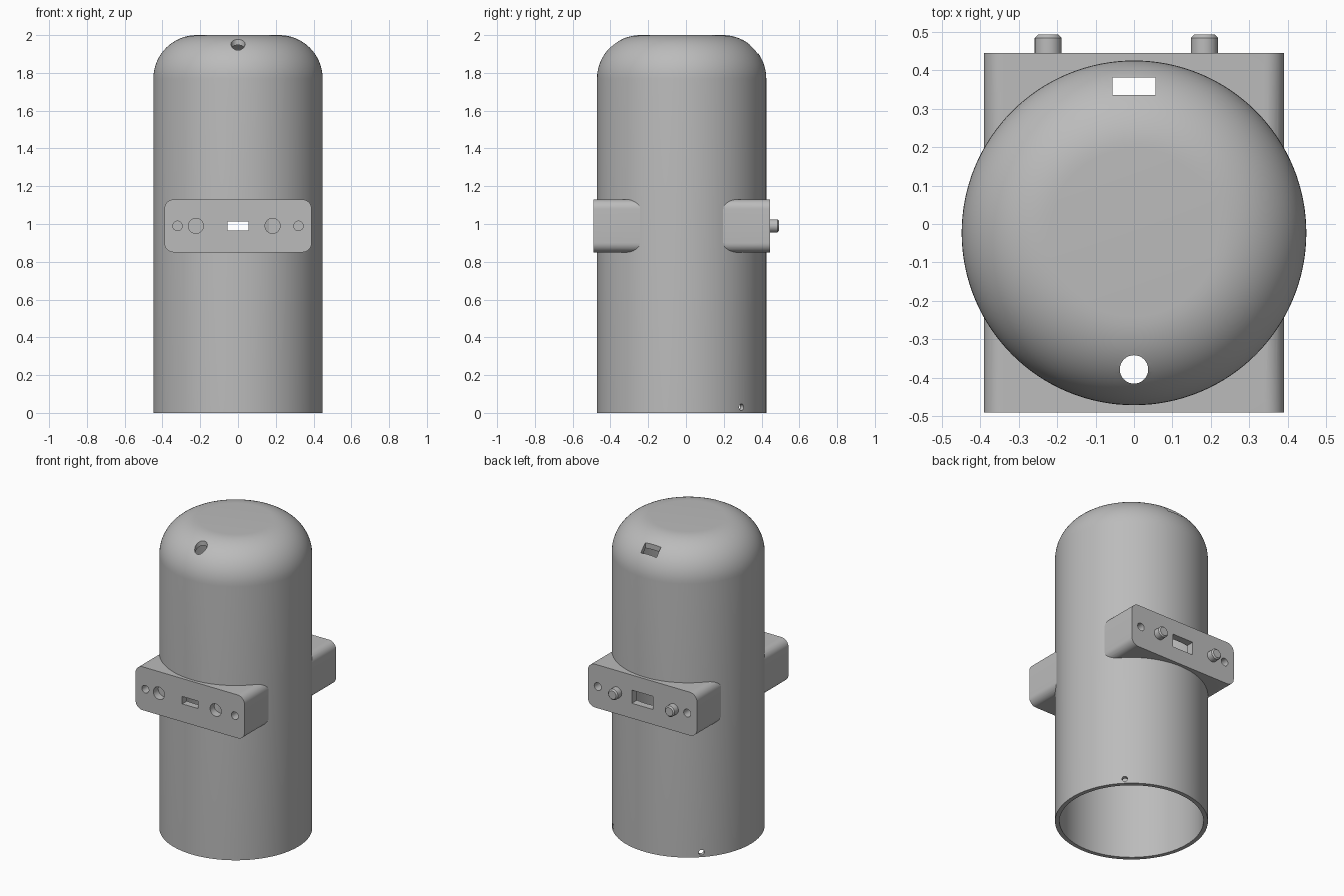
import bpy, bmesh, math
from mathutils import Matrix, Vector

if "Cube" in bpy.data.objects:
    bpy.data.objects.remove(bpy.data.objects["Cube"])

AXIS_Y, RADIUS, HEIGHT, FILLET, WALL = -0.023, 0.448, 2.0, 0.23, 0.026
MID_Z = 0.99

grey = bpy.data.materials.new("plain grey")
grey.use_nodes = True
colour = (0.5, 0.5, 0.5, 1)
grey.diffuse_color = colour
grey.node_tree.nodes["Principled BSDF"].inputs["Base Color"].default_value = colour


def finish(name, bm):
    bmesh.ops.recalc_face_normals(bm, faces=bm.faces)
    mesh = bpy.data.meshes.new(name)
    bm.to_mesh(mesh)
    bm.free()
    mesh.materials.append(grey)
    obj = bpy.data.objects.new(name, mesh)
    bpy.context.scene.collection.objects.link(obj)
    return obj


def lathe(name, profile, steps=128):
    """Spin a radius/height profile around the tube axis."""
    bm = bmesh.new()
    verts = [bm.verts.new((r, AXIS_Y, z)) for r, z in profile]
    edges = [bm.edges.new(pair) for pair in zip(verts, verts[1:])]
    bmesh.ops.spin(bm, geom=verts + edges, cent=(0, AXIS_Y, 0), axis=(0, 0, 1),
                   angle=math.tau, steps=steps, use_duplicate=False)
    bmesh.ops.remove_doubles(bm, verts=bm.verts, dist=1e-5)
    return finish(name, bm)


def dome(radius, top, fillet, n=16):
    """Profile points from the side wall, round the shoulder, to the axis."""
    arc = [i * math.pi / 2 / n for i in range(n + 1)]
    return [(radius - fillet + fillet * math.cos(a), top - fillet + fillet * math.sin(a))
            for a in arc] + [(0, top)]


def box(name, size, centre):
    bm = bmesh.new()
    bmesh.ops.create_cube(bm, size=1, matrix=Matrix.Translation(centre) @ Matrix.Diagonal((*size, 1)))
    return finish(name, bm)


def rod(name, radius, start, end, tip=0.0):
    """Cylinder between two points, with an optional chamfer at its end."""
    start, end = Vector(start), Vector(end)
    axis = end - start
    bm = bmesh.new()
    place = (Matrix.Translation((start + end) / 2)
             @ axis.to_track_quat('Z', 'Y').to_matrix().to_4x4())
    bmesh.ops.create_cone(bm, cap_ends=True, segments=32, radius1=radius, radius2=radius,
                          depth=axis.length, matrix=place)
    if tip:
        rim = [e for e in bm.edges if all((v.co - end).length < radius * 1.01 for v in e.verts)]
        bmesh.ops.bevel(bm, geom=rim, offset=tip, segments=1, affect='EDGES')
    return finish(name, bm)


def cut(target, cutters):
    """Subtract the cutters and bake the result."""
    for cutter in cutters:
        mod = target.modifiers.new("cut", 'BOOLEAN')
        mod.operation, mod.solver, mod.object = 'DIFFERENCE', 'EXACT', cutter
    graph = bpy.context.evaluated_depsgraph_get()
    baked = bpy.data.meshes.new_from_object(target.evaluated_get(graph))
    target.modifiers.clear()
    target.data = baked


def smooth(obj):
    bpy.ops.object.select_all(action='DESELECT')
    obj.select_set(True)
    bpy.context.view_layer.objects.active = obj
    bpy.ops.object.shade_smooth_by_angle(angle=math.radians(30))


def rounded_block(name, y0, y1):
    """Bar with its four long edges rounded."""
    bm = bmesh.new()
    place = Matrix.Translation((0, (y0 + y1) / 2, MID_Z)) @ Matrix.Diagonal((0.78, y1 - y0, 0.28, 1))
    bmesh.ops.create_cube(bm, size=1, matrix=place)
    long_edges = [e for e in bm.edges if abs(e.verts[0].co.y - e.verts[1].co.y) > 0.01]
    bmesh.ops.bevel(bm, geom=long_edges, offset=0.05, segments=8, profile=0.5, affect='EDGES')
    return finish(name, bm)


# Hollow domed tube, open at the bottom
outer = [(RADIUS, 0)] + dome(RADIUS, HEIGHT, FILLET)
inner = [(RADIUS - WALL, 0)] + dome(RADIUS - WALL, HEIGHT - WALL, FILLET - WALL)
tube = lathe("domed_tube", inner[::-1] + outer)

# Cutters shared by the tube and the blocks
front_slot = box("front_slot_cutter", (0.112, 0.3, 0.048), (0, -0.45, MID_Z))
back_slot = box("back_slot_cutter", (0.152, 0.3, 0.085), (0, 0.42, MID_Z))
top_slot = box("top_slot_cutter", (0.112, 0.046, 0.5), (0, 0.358, 1.95))
top_hole = rod("top_hole_cutter", 0.037, (0, -0.378, 1.7), (0, -0.378, 2.1))
drains = [rod("drain_cutter", 0.017, (s * 0.25, AXIS_Y + 0.25, 0.03),
              (s * 0.4, AXIS_Y + 0.4, 0.03)) for s in (-1, 1)]
core = rod("core_cutter", RADIUS - WALL / 2, (0, AXIS_Y, 0), (0, AXIS_Y, 1.7))
bm = bmesh.new()
bmesh.ops.create_cone(bm, cap_ends=True, segments=128, radius1=RADIUS - WALL / 2,
                      radius2=RADIUS - WALL / 2, depth=1.5,
                      matrix=Matrix.Translation((0, AXIS_Y, MID_Z)))
core.data.clear_geometry()
bm.to_mesh(core.data)
bm.free()
cutters = [front_slot, back_slot, top_slot, top_hole, core] + drains

cut(tube, [front_slot, back_slot, top_slot, top_hole] + drains)

# Connector blocks with screw holes; the front one also has sockets
PEG_X = (-0.223, 0.183)
front = rounded_block("front_connector_block", -0.49, -0.1)
back = rounded_block("back_connector_block", 0.05, 0.445)
for block, face, inward, slot in ((front, -0.49, 1, front_slot), (back, 0.445, -1, back_slot)):
    holes = [rod("screw_hole_cutter", 0.025, (x, face - inward * 0.05, MID_Z),
                 (x, face + inward * 0.1, MID_Z)) for x in (-0.32, 0.32)]
    if block is front:
        holes += [rod("socket_cutter", 0.04, (x, face - 0.05, MID_Z),
                      (x, face + 0.05, MID_Z)) for x in PEG_X]
    cutters += holes
    cut(block, [core, slot] + holes)

# Locating pegs on the back block
pegs = [rod(side + "_peg", 0.035, (x, 0.42, MID_Z), (x, 0.492, MID_Z), 0.008)
        for side, x in zip(("right", "left"), PEG_X)]

for cutter in cutters:
    bpy.data.objects.remove(cutter)
for part in [tube, front, back] + pegs:
    smooth(part)
